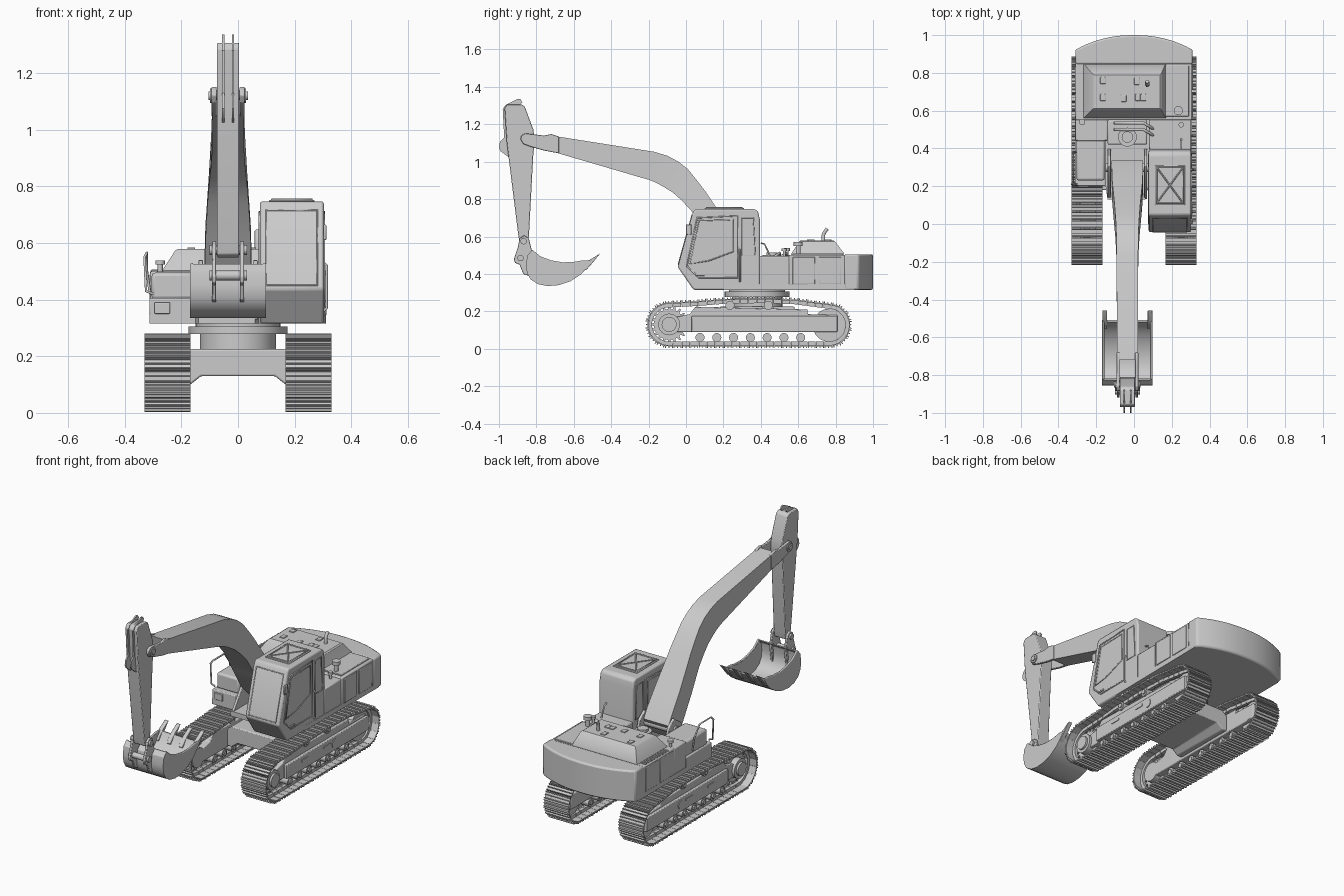
import bpy, bmesh
from math import sin, cos, pi, radians, hypot
from mathutils import Vector

CX = -0.035  # centre plane of boom, arm and bucket


def finish(name, bm, bevel=0):
    bmesh.ops.recalc_face_normals(bm, faces=bm.faces)
    me = bpy.data.meshes.new(name)
    bm.to_mesh(me)
    bm.free()
    ob = bpy.data.objects.new(name, me)
    bpy.context.collection.objects.link(ob)
    if bevel:
        m = ob.modifiers.new("bevel", 'BEVEL')
        m.width, m.segments, m.limit_method = bevel, 2, 'ANGLE'
    return ob


def add_prism(bm, pts, a0, a1, axis='x'):
    put = {'x': lambda p, a: (a, p[0], p[1]), 'y': lambda p, a: (p[0], a, p[1]),
           'z': lambda p, a: (p[0], p[1], a)}[axis]
    lo = [bm.verts.new(put(p, a0)) for p in pts]
    hi = [bm.verts.new(put(p, a1)) for p in pts]
    bm.faces.new(lo)
    bm.faces.new(hi[::-1])
    for i in range(len(pts)):
        j = (i + 1) % len(pts)
        bm.faces.new((lo[i], lo[j], hi[j], hi[i]))


def prism(name, pts, a0, a1, axis='x', bevel=0):
    bm = bmesh.new()
    add_prism(bm, pts, a0, a1, axis)
    return finish(name, bm, bevel)


def box(name, x0, x1, y0, y1, z0, z1, bevel=0):
    return prism(name, [(x0, y0), (x1, y0), (x1, y1), (x0, y1)], z0, z1, 'z', bevel)


def circle(c, r, n=24):
    return [(c[0] + r * cos(2 * pi * i / n), c[1] + r * sin(2 * pi * i / n)) for i in range(n)]


def disc(name, c, r, a0, a1, axis='x', n=24):
    return prism(name, circle(c, r, n), a0, a1, axis)


def loft(name, rings):
    bm = bmesh.new()
    vs = [[bm.verts.new(p) for p in r] for r in rings]
    for a, b in zip(vs, vs[1:]):
        for i in range(len(a)):
            j = (i + 1) % len(a)
            bm.faces.new((a[i], a[j], b[j], b[i]))
    bm.faces.new(vs[0])
    bm.faces.new(vs[-1])
    return finish(name, bm)


def rod(name, pts, r, closed=False):
    cu = bpy.data.curves.new(name, 'CURVE')
    cu.dimensions, cu.bevel_depth, cu.bevel_resolution, cu.use_fill_caps = '3D', r, 1, True
    sp = cu.splines.new('POLY')
    sp.points.add(len(pts) - 1)
    for q, p in zip(sp.points, pts):
        q.co = (*p, 1)
    sp.use_cyclic_u = closed
    ob = bpy.data.objects.new(name, cu)
    bpy.context.collection.objects.link(ob)


# crawler track path, evenly sampled
arc = lambda c, r, a0, a1: [(c[0] + r * cos(radians(a0 + (a1 - a0) * i / 24)),
                             c[1] + r * sin(radians(a0 + (a1 - a0) * i / 24))) for i in range(25)]
path = arc((-.09, .13), .115, 270, 95) + [(.05, .252), (.2, .264), (.4, .268), (.58, .262)] \
    + arc((.765, .126), .111, 85, -90)


def sample(path, n):
    segs = list(zip(path, path[1:] + path[:1]))
    total = sum(hypot(b[0] - a[0], b[1] - a[1]) for a, b in segs)
    out, pos, k = [], 0, 0
    for a, b in segs:
        d = hypot(b[0] - a[0], b[1] - a[1])
        while k < n and k * total / n < pos + d:
            f = (k * total / n - pos) / d
            out.append((Vector(a).lerp(Vector(b), f), (Vector(b) - Vector(a)) / d))
            k += 1
        pos += d
    return out


shoe = [(-.022, -.005), (.021, -.005), (.021, .011), (.017, .011), (.015, .002), (.003, .002), (.002, .01),
        (-.002, .01), (-.003, .002), (-.014, .002), (-.016, .011), (-.02, .011)]
link = [(-.021, -.024), (.021, -.024), (.021, -.004), (-.021, -.004)]
gear = [(-.09 + r * cos(2 * pi * (i + o) / 20), .13 + r * sin(2 * pi * (i + o) / 20))
        for i in range(20) for o, r in ((-.3, .082), (-.12, .102), (.12, .102), (.3, .082))]

for s, side in ((-1, "left"), (1, "right")):
    bm = bmesh.new()
    for p, t in sample(path, 54):
        n = Vector((-t.y, t.x))
        at = lambda prof: [p + t * u + n * v for u, v in prof]
        add_prism(bm, at(shoe), s * .168, s * .331)
        for x in (.215, .265):
            add_prism(bm, at(link), s * x, s * (x + .02))
    finish(side + "_track_shoes", bm)
    # sprocket, idler and rollers
    prism(side + "_sprocket", gear, s * .236, s * .264)
    disc(side + "_sprocket_drum", (-.09, .13), .058, s * .2, s * .3)
    disc(side + "_sprocket_hub", (-.09, .13), .04, s * .2, s * .312)
    disc(side + "_idler", (.765, .126), .088, s * .225, s * .275, n=32)
    disc(side + "_idler_hub", (.765, .126), .035, s * .2, s * .3)
    for i in range(7):
        y = .075 + .0897 * i
        disc(side + "_lower_roller", (y, .06), .024, s * .205, s * .295)
        disc(side + "_roller_cap", (y, .06), .014, s * .2, s * .303, n=12)
    for y in (.235, .44):
        disc(side + "_carrier_roller", (y, .232), .024, s * .2, s * .295)
        disc(side + "_carrier_cap", (y, .232), .014, s * .295, s * .302, n=12)
        box(side + "_carrier_stand", s * .225, s * .275, y - .03, y + .03, .19, .225)
    # side frame
    prism(side + "_track_frame", [(-.05, .09), (.81, .09), (.81, .18), (.65, .185), (.65, .21), (.05, .225),
                                  (.02, .185), (-.05, .17)], s * .2, s * .285, bevel=.005)
    box(side + "_frame_rail", s * .285, s * .305, .03, .81, .09, .175, .004)
    disc(side + "_frame_port", (.485, .135), .026, s * .305, s * .309)
    for y in (.2, .41):
        box(side + "_frame_slot", s * .305, s * .309, y - .03, y + .03, .138, .152)

# carbody and slewing ring
prism("carbody", [(-.2, .1), (-.168, .1), (-.13, .13), (.13, .13), (.168, .1), (.2, .1), (.2, .2), (.168, .225),
                  (-.168, .225), (-.2, .2)], .18, .58, 'y', .006)
disc("slew_base", (0, .38), .135, .2, .285, 'z', 40)
disc("slew_ring", (0, .38), .174, .278, .305, 'z', 40)
disc("slew_top", (0, .38), .15, .3, .325, 'z', 40)

# upper structure deck, engine house and counterweight
prism("deck", [(-.313, .2), (-.15, .2), (-.14, .13), (.06, .13), (.075, .2), (.303, .2), (.31, .9), (-.31, .9)],
      .315, .345, 'z')
box("engine_house", -.31, .308, .55, .86, .34, .502, .006)
tail = [(.311 * (1 - i / 10), 1 - .078 * abs(1 - i / 10) ** 2.2) for i in range(21)]
prism("counterweight", tail + [(-.311, .845), (.311, .845)], .315, .505, 'z', .01)
box("left_front_step", -.313, -.15, .2, .45, .34, .405, .005)
box("left_tool_box", -.305, -.155, .23, .45, .4, .495, .012)
box("left_tank", -.31, -.14, .44, .56, .34, .5, .006)
box("right_side_compartment", .08, .303, .39, .56, .34, .495, .006)
box("right_service_hatch", .15, .29, .57, .84, .5, .51, .003)
box("step_lamp", -.295, -.24, .193, .202, .35, .39, .003)
rect = lambda x0, x1, y0, y1, z: [(x0, y0, z), (x1, y0, z), (x1, y1, z), (x0, y1, z)]
loft("engine_hood", [rect(-.268, .17, .56, .846, .5), rect(-.262, .165, .565, .844, .512),
                     rect(-.222, .145, .605, .797, .573), rect(-.212, .137, .612, .79, .579)])
for x, y in ((-.165, .76), (-.165, .67), (.015, .755), (.02, .67), (.05, .67), (-.055, .665)):
    box("hood_vent", x - .014, x + .014, y - .018, y + .018, .577, .584, .002)
for i in range(9):
    box("hood_louvre", -.305, -.272, .6 + i * .026, .612 + i * .026, .5, .507)
for s in (-1, 1):
    for y in (.56, .7):
        box("side_door_panel", s * .306, s * .313, y + .01, y + .13, .345, .49, .003)

# exhaust, air cleaner and caps
rod("exhaust_pipe", [(.07, .735, .57), (.07, .735, .61), (.07, .74, .622), (.07, .755, .642)], .011)
for nm, x, y, z, r, h in (("air_cleaner", .235, .6, .5, .024, .07), ("fuel_cap", .25, .525, .49, .014, .045),
                          ("left_air_intake", -.275, .54, .49, .017, .048)):
    disc(nm + "_stem", (x, y), r * .55, z, z + h, 'z', 16)
    disc(nm + "_cap", (x, y), r, z + h * .7, z + h, 'z', 20)
# swing motor and valve block
box("valve_block", -.14, .07, .42, .55, .34, .46, .008)
disc("swing_motor", (CX, .46), .05, .34, .5, 'z')
disc("swing_motor_cap", (CX, .46), .03, .5, .515, 'z')
for dy in (0, .035):
    rod("hydraulic_hose", [(-.1, .5 + dy, .45), (-.1, .5 + dy, .5), (.05, .5 + dy, .51), (.1, .47 + dy, .49),
                           (.1, .46 + dy, .4)], .009)
# hand rails
rod("left_hand_rail", [(-.3, .21, .42), (-.325, .21, .43), (-.33, .21, .55), (-.322, .22, .565), (-.322, .33, .565),
                       (-.322, .38, .5), (-.31, .38, .42)], .005)
rod("rear_cab_rail", [(.25, .40, .565), (.25, .42, .56), (.25, .45, .495)], .005)

# cab
side = [(.04, .315), (-.044, .437), (.037, .73), (.05, .747), (.365, .747), (.385, .735), (.395, .69), (.395, .315)]
prism("cab", side, .078, .303, bevel=.008)
door = [(.005, .44), (.06, .7), (.275, .71), (.275, .38), (.07, .38)]
window = [(.022, .455), (.07, .685), (.255, .69), (.255, .52), (.12, .47)]
for x in (.078, .303):
    rod("door_frame", [(x, y, z) for y, z in door], .005, True)
    rod("window_frame", [(x, y, z) for y, z in window], .004, True)
    rod("rear_window_frame", [(x, y, z) for y, z in ((.3, .5), (.3, .7), (.36, .7), (.37, .5))], .004, True)
box("door_handle", .303, .31, .05, .1, .39, .4, .002)
rod("cab_grab_bar", [(.303, .288, .36), (.313, .288, .37), (.313, .288, .52), (.303, .288, .53)], .005)
front = lambda x, z: (x, -.044 + (z - .437) * .2765, z)
rod("windscreen_frame", [front(.1, .45), front(.28, .45), front(.28, .715), front(.1, .715)], .004, True)
box("roof_hatch", .11, .27, .1, .31, .745, .752, .003)
rod("roof_hatch_rim", rect(.12, .26, .11, .3, .753), .005, True)
for a, b in ((.12, .26), (.26, .12)):
    rod("roof_hatch_brace", [(a, .11, .753), (b, .3, .753)], .004)
box("side_mirror", .302, .312, .0, .03, .61, .665, .004)

# boom: (upper y, z), (lower y, z), half width
boom = [((.335, .5), (.27, .4), .083), ((.3, .56), (.2, .47), .083), ((.225, .665), (.11, .61), .08),
        ((.155, .765), (.03, .736), .073), ((.105, .84), (-.025, .795), .068), ((.053, .907), (-.07, .835), .064),
        ((.01, .96), (-.117, .864), .061), ((-.04, 1.0), (-.16, .888), .059), ((-.1, 1.032), (-.2, .904), .058),
        ((-.17, 1.053), (-.25, .918), .057), ((-.72, 1.14), (-.7, 1.05), .055)]
loft("boom", [[(CX - w, *u), (CX + w, *u), (CX + w, *l), (CX - w, *l)] for u, l, w in boom])
fork = [(-.68, 1.135), (-.72, 1.148), (-.76, 1.14), (-.86, 1.152), (-.88, 1.14), (-.885, 1.12), (-.87, 1.095),
        (-.83, 1.08), (-.76, 1.06), (-.68, 1.045)]
for s in (-1, 1):
    prism("boom_fork", fork, CX + s * .041, CX + s * .058, bevel=.003)
    disc("boom_fork_boss", (-.85, 1.12), .025, CX + s * .05, CX + s * .064)
    prism("boom_foot_bracket", [(.13, .33), (.4, .33), (.36, .5), (.31, .54), (.25, .5)],
          CX + s * .088, CX + s * .105, bevel=.003)
disc("boom_foot_pin", (.3, .47), .024, CX - .115, CX + .115)
disc("arm_pin", (-.85, 1.12), .015, CX - .07, CX + .07)

# arm
prism("arm", [(-.97, 1.285), (-.955, 1.307), (-.88, 1.307), (-.862, 1.295), (-.815, 1.17), (-.81, 1.1), (-.817, 1.03),
              (-.84, .6), (-.848, .56), (-.868, .548), (-.888, .56), (-.896, .6), (-.958, 1.1)],
      CX - .039, CX + .039, bevel=.004)
lug = [(-.9, 1.336), (-.965, 1.303), (-.98, 1.28), (-.972, 1.13), (-.995, 1.105), (-1, 1.075), (-.99, 1.055),
       (-.95, 1.025), (-.92, 1.06), (-.91, 1.28), (-.875, 1.318), (-.885, 1.334)]
for s in (-1, 1):
    prism("arm_rear_lug", lug, CX + s * .013, CX + s * .021)

# bucket shell, cheeks, lugs and teeth
back = [(-.825, .525), (-.848, .5), (-.856, .45), (-.85, .405), (-.83, .37), (-.79, .345), (-.74, .335), (-.68, .34),
        (-.62, .36), (-.565, .395), (-.53, .432), (-.508, .468)]
inner = [(y + (-.69 - y) * .06, z + (.5 - z) * .08) for y, z in back]
prism("bucket_shell", back + inner[::-1], CX - .132, CX + .132)
rim = [(-.55, .468), (-.6, .459), (-.66, .457), (-.72, .467), (-.78, .489)]
for s in (-1, 1):
    prism("bucket_cheek", back + rim, CX + s * .121, CX + s * .134)
    rod("bucket_rim", [(CX + s * .128, *p) for p in [back[-1]] + rim + [back[0]]], .006)
    prism("bucket_lug", [(-.865, .607), (-.89, .59), (-.9, .54), (-.92, .48), (-.915, .46), (-.89, .45), (-.87, .4),
                         (-.84, .39), (-.82, .51), (-.84, .59)], CX + s * .042, CX + s * .056, bevel=.003)
for y, z in ((-.868, .575), (-.885, .485)):
    disc("bucket_pin", (y, z), .017, CX - .066, CX + .066)
for x in (-.12, -.04, .04, .12):
    prism("bucket_tooth", [(-.55, .415), (-.53, .425), (-.495, .465), (-.457, .511), (-.515, .475), (-.555, .43)],
          CX + x - .013, CX + x + .013, bevel=.002)

# smooth round parts, keep edges sharp
for ob in bpy.context.scene.objects:
    ob.select_set(ob.type == 'MESH')
    if ob.type == 'MESH':
        bpy.context.view_layer.objects.active = ob
bpy.ops.object.shade_smooth_by_angle(angle=radians(30))
